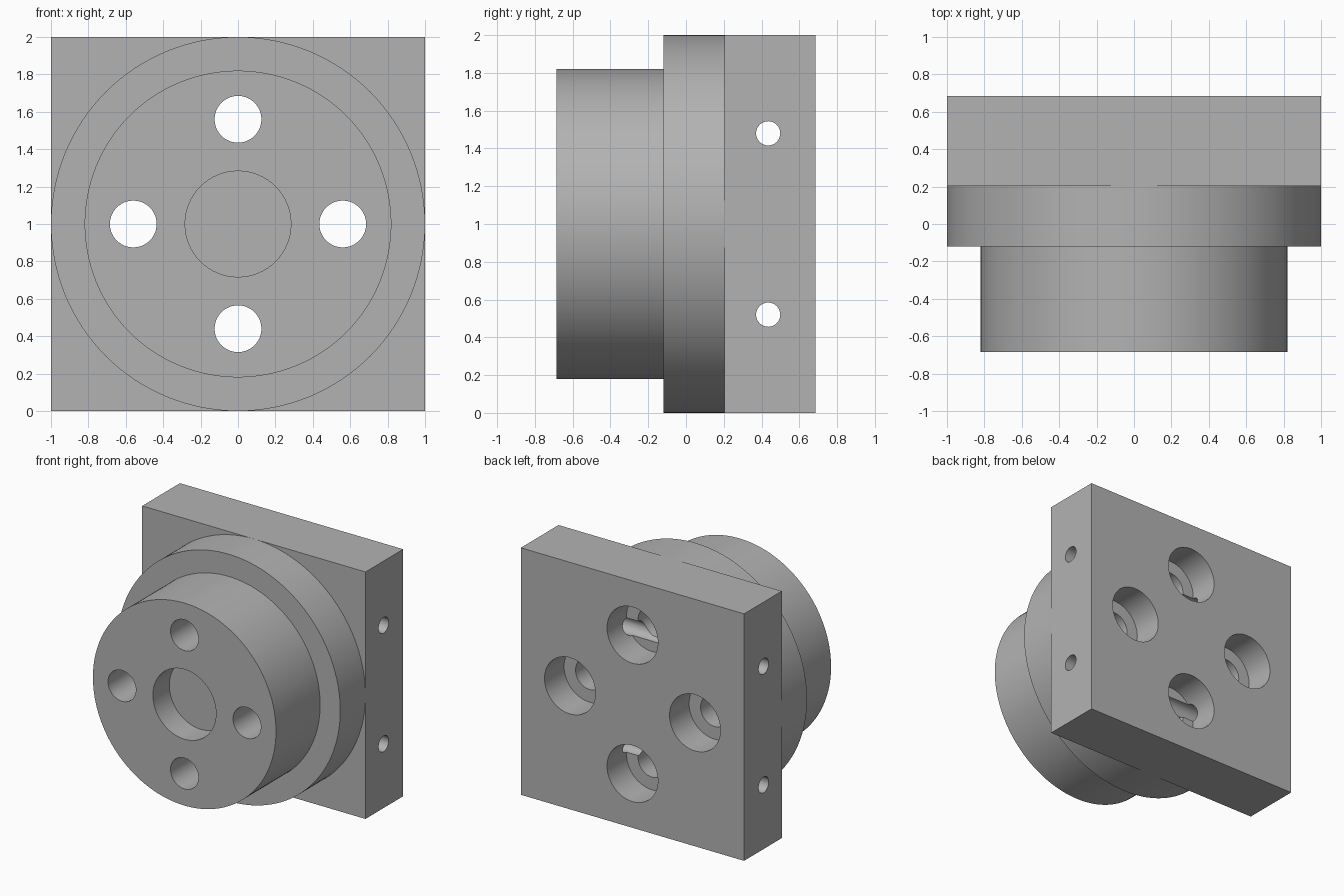
import bpy
import math
from mathutils import Matrix

if "Cube" in bpy.data.objects:
    bpy.data.objects.remove(bpy.data.objects["Cube"], do_unlink=True)

# Key dimensions
FRONT, STEP, PLATE, BACK = -0.685, -0.12, 0.203, 0.685
MID_Z = 1.0
BOLT_RING = 0.56

metal = bpy.data.materials.new("grey metal")
metal.use_nodes = True
GREY = (0.45, 0.45, 0.45, 1.0)
metal.diffuse_color = GREY
metal.node_tree.nodes["Principled BSDF"].inputs["Base Color"].default_value = GREY


def cylinder(name, radius, start, end, a=0.0, b=0.0, axis="Y", sides=64):
    """Cylinder from start to end along an axis; a, b are the other two coordinates."""
    mid = (start + end) / 2
    if axis == "Y":
        loc, rot = (a, mid, b), (math.pi / 2, 0, 0)
    else:
        loc, rot = (mid, a, b), (0, math.pi / 2, 0)
    bpy.ops.mesh.primitive_cylinder_add(vertices=sides, radius=radius,
                                        depth=abs(end - start), location=loc, rotation=rot)
    ob = bpy.context.object
    ob.name = name
    bpy.ops.object.transform_apply(location=True, rotation=True, scale=True)
    return ob


def combine(target, tool, operation):
    """Apply an exact boolean and discard the tool."""
    tool.hide_render = True
    mod = target.modifiers.new(operation.lower(), "BOOLEAN")
    mod.operation = operation
    mod.solver = "EXACT"
    mod.object = tool
    bpy.context.view_layer.objects.active = target
    bpy.ops.object.modifier_apply(modifier=mod.name)
    bpy.data.objects.remove(tool, do_unlink=True)


# Square mounting plate
bpy.ops.mesh.primitive_cube_add(size=1, location=(0, (PLATE + BACK) / 2, MID_Z))
body = bpy.context.object
body.name = "flanged_mount"
body.data.transform(Matrix.Diagonal((2.0, BACK - PLATE, 2.0, 1.0)))
bpy.ops.object.transform_apply(location=True, rotation=True, scale=True)

# Round flange and narrower hub in front of the plate
combine(body, cylinder("flange", 1.0, STEP, PLATE, 0, MID_Z, sides=128), "UNION")
combine(body, cylinder("hub", 0.82, FRONT, STEP + 0.1, 0, MID_Z, sides=128), "UNION")

# Blind centre recess in the hub face
combine(body, cylinder("centre_recess", 0.283, FRONT - 0.1, FRONT + 0.21, 0, MID_Z), "DIFFERENCE")

# Four bolt holes, each counterbored from the back
for i in range(4):
    x = BOLT_RING * round(math.cos(i * math.pi / 2))
    z = MID_Z + BOLT_RING * round(math.sin(i * math.pi / 2))
    combine(body, cylinder("bolt_hole", 0.125, FRONT - 0.1, BACK + 0.1, x, z), "DIFFERENCE")
    combine(body, cylinder("counterbore", 0.228, BACK - 0.25, BACK + 0.1, x, z), "DIFFERENCE")

# Two cross holes through the plate from side to side
for z in (0.52, 1.48):
    combine(body, cylinder("cross_hole", 0.064, -1.1, 1.1, 0.435, z, axis="X", sides=48), "DIFFERENCE")

# Single colour, smooth round walls with sharp edges
body.data.materials.clear()
body.data.materials.append(metal)
for poly in body.data.polygons:
    poly.material_index = 0
bpy.ops.object.select_all(action="DESELECT")
body.select_set(True)
bpy.context.view_layer.objects.active = body
bpy.ops.object.shade_smooth_by_angle(angle=math.radians(30))
